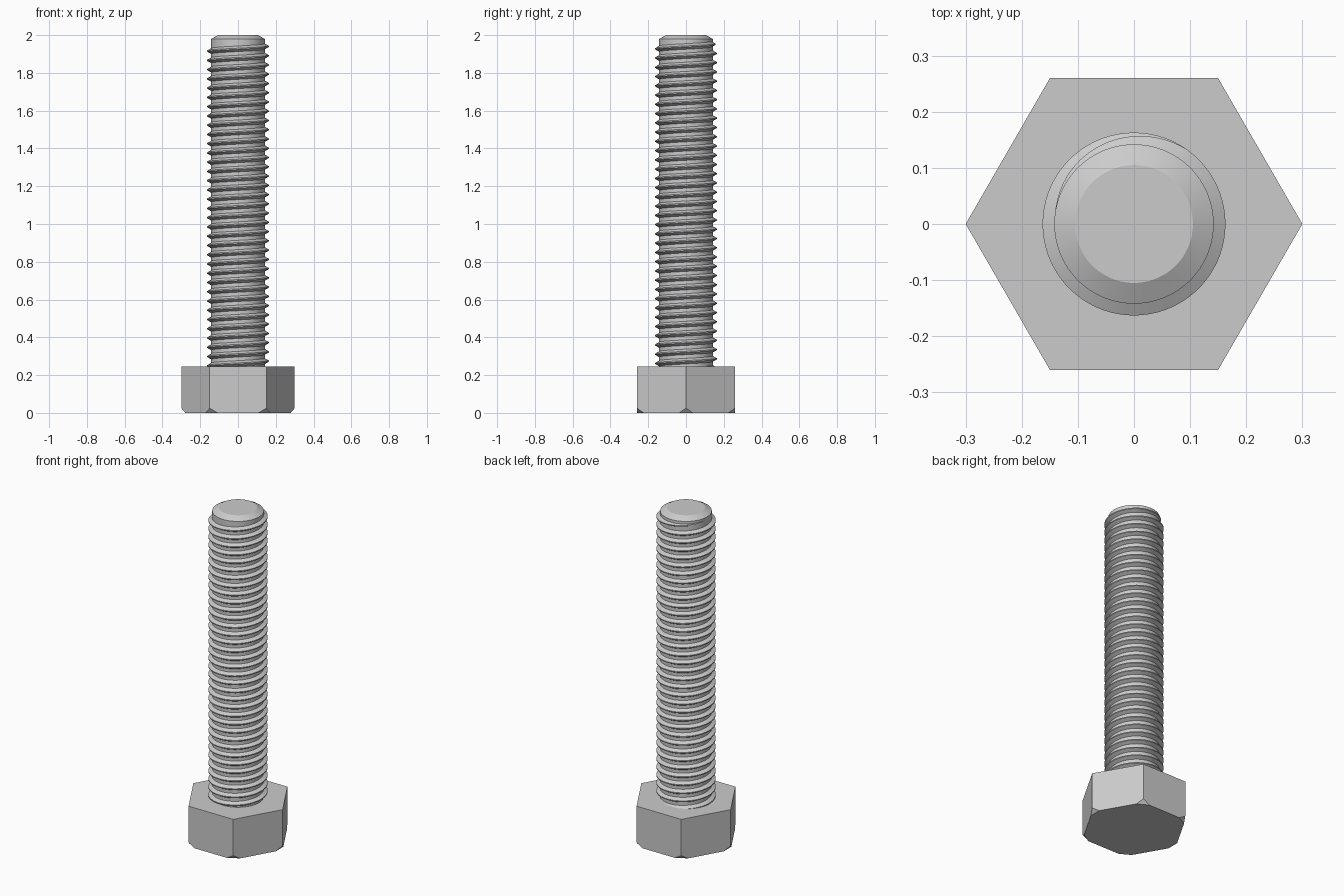
import bpy
import bmesh
from math import cos, sin, pi, radians
from mathutils import Vector

cube = bpy.data.objects.get("Cube")
if cube:
    bpy.data.objects.remove(cube, do_unlink=True)

# One plain steel colour
steel = bpy.data.materials.new("steel_grey")
steel.use_nodes = True
steel.diffuse_color = (0.6, 0.6, 0.6, 1)
for node in steel.node_tree.nodes:
    if node.type == 'BSDF_PRINCIPLED':
        node.inputs["Base Color"].default_value = steel.diffuse_color

HEAD_TOP = 0.245
HEAD_R = 0.3
CORE_R = 0.142
CREST_R = 0.163
PITCH = 0.049


def finish(bm, name, smooth_angle=None):
    """Turn a bmesh into a named steel object."""
    bmesh.ops.recalc_face_normals(bm, faces=bm.faces)
    mesh = bpy.data.meshes.new(name)
    bm.to_mesh(mesh)
    bm.free()
    obj = bpy.data.objects.new(name, mesh)
    bpy.context.collection.objects.link(obj)
    mesh.materials.append(steel)
    if smooth_angle:
        bpy.ops.object.select_all(action='DESELECT')
        obj.select_set(True)
        bpy.context.view_layer.objects.active = obj
        bpy.ops.object.shade_smooth_by_angle(angle=radians(smooth_angle))
    return obj


def ring(bm, radius, z, sides):
    return [bm.verts.new((radius * cos(2 * pi * i / sides),
                          radius * sin(2 * pi * i / sides), z))
            for i in range(sides)]


def bridge(bm, a, b):
    n = len(a)
    for i in range(n):
        j = (i + 1) % n
        bm.faces.new((a[i], a[j], b[j], b[i]))


def lathe(profile, sides):
    """Closed solid from (radius, height) pairs, bottom to top."""
    bm = bmesh.new()
    rings = [ring(bm, r, z, sides) for r, z in profile]
    for a, b in zip(rings, rings[1:]):
        bridge(bm, a, b)
    bm.faces.new(rings[0])
    bm.faces.new(rings[-1])
    return bm


# Hexagonal head, with its lower corners cut off
bm = lathe([(HEAD_R, 0), (HEAD_R, HEAD_TOP)], 6)
bmesh.ops.recalc_face_normals(bm, faces=bm.faces)
for k in range(6):
    out = Vector((cos(k * pi / 3), sin(k * pi / 3), 0))
    bmesh.ops.bisect_plane(
        bm, geom=bm.verts[:] + bm.edges[:] + bm.faces[:],
        plane_co=out * HEAD_R + Vector((0, 0, 0.025)),
        plane_no=out * 0.025 - Vector((0, 0, 0.021)),
        clear_outer=True)
    bmesh.ops.holes_fill(bm, edges=[e for e in bm.edges if e.is_boundary])
finish(bm, "hex_head")

# Shank core with a chamfered tip
bm = lathe([(CORE_R, HEAD_TOP - 0.02), (CORE_R, 1.98), (0.105, 2.0)], 96)
finish(bm, "shank", 20)

# Helical thread, wound down from the tip and fading in at its start
STEPS = 72
START = radians(170)
FADE = radians(115)
START_Z = 1.94 + PITCH * START / (2 * pi)
turns = (START_Z - HEAD_TOP + 0.015) / PITCH
bm = bmesh.new()
sections = []
for i in range(int(turns * STEPS) + 1):
    turn = 2 * pi * i / STEPS
    grow = max(0.02, min(1, turn / FADE))
    a = START - turn
    z = START_Z - PITCH * turn / (2 * pi)
    root = CORE_R - 0.002
    crest = CORE_R + (CREST_R - CORE_R) * grow
    half = 0.003 + 0.013 * grow
    profile = [(root, -half), (crest, -0.003), (crest, 0.003), (root, half)]
    sections.append([bm.verts.new((r * cos(a), r * sin(a), z + dz))
                     for r, dz in profile])
for a, b in zip(sections, sections[1:]):
    bridge(bm, a, b)
bm.faces.new(sections[0])
bm.faces.new(sections[-1])
finish(bm, "thread", 30)
